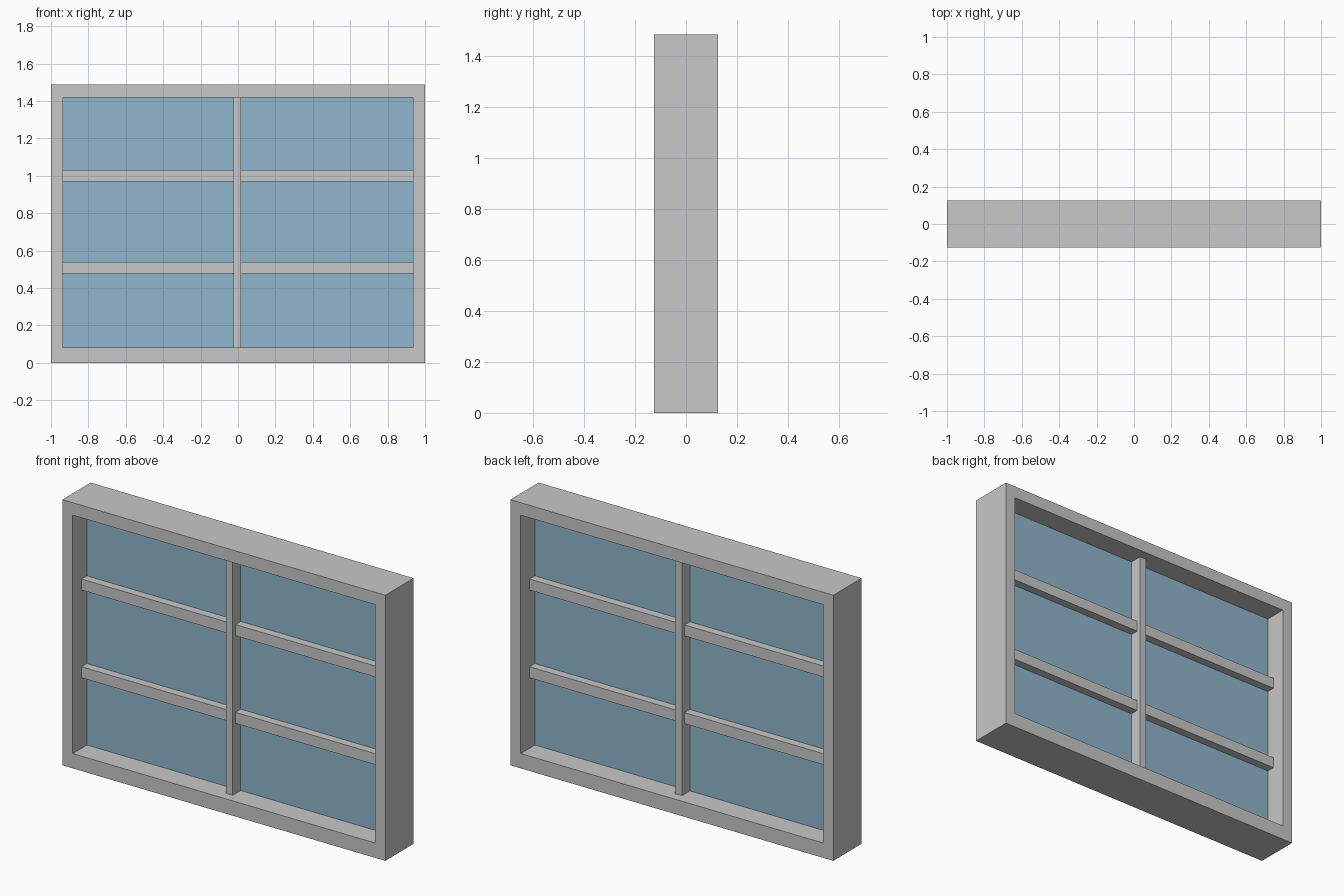
import bpy, bmesh

if "Cube" in bpy.data.objects:
    bpy.data.objects.remove(bpy.data.objects["Cube"])

# overall sizes
W, H, D = 1.0, 1.487, 0.125           # half width, height, half depth
IX, Z0, Z1 = 0.936, 0.083, 1.417      # opening half width, bottom, top


def material(name, rgb):
    m = bpy.data.materials.new(name)
    m.diffuse_color = (*rgb, 1.0)
    m.use_nodes = True
    m.node_tree.nodes["Principled BSDF"].inputs["Base Color"].default_value = m.diffuse_color
    return m


grey = material("frame_grey", (0.578, 0.578, 0.578))
blue = material("glass_blue", (0.279, 0.468, 0.610))


def finish(name, bm, mat):
    bmesh.ops.recalc_face_normals(bm, faces=bm.faces)
    me = bpy.data.meshes.new(name)
    bm.to_mesh(me)
    bm.free()
    me.materials.append(mat)
    ob = bpy.data.objects.new(name, me)
    bpy.context.collection.objects.link(ob)
    return ob


def box(name, x0, x1, y0, y1, z0, z1, mat):
    bm = bmesh.new()
    bmesh.ops.create_cube(bm, size=1)
    for v in bm.verts:
        v.co = (x1 if v.co.x > 0 else x0,
                y1 if v.co.y > 0 else y0,
                z1 if v.co.z > 0 else z0)
    return finish(name, bm, mat)


# outer frame: rectangular ring extruded through its depth
bm = bmesh.new()


def loop(x, z0, z1, y):
    return [bm.verts.new((a, y, b)) for a, b in ((-x, z0), (x, z0), (x, z1), (-x, z1))]


rings = [loop(W, 0, H, -D), loop(IX, Z0, Z1, -D), loop(IX, Z0, Z1, D), loop(W, 0, H, D)]
for r in range(4):
    a, b = rings[r], rings[(r + 1) % 4]
    for i in range(4):
        j = (i + 1) % 4
        bm.faces.new((a[i], a[j], b[j], b[i]))
finish("outer_frame", bm, grey)

# glass pane, a single sheet in the middle of the frame
bm = bmesh.new()
bm.faces.new([bm.verts.new((x, 0, z)) for x, z in ((-IX, Z0), (IX, Z0), (IX, Z1), (-IX, Z1))])
finish("glass_pane", bm, blue)

# vertical divider, standing proud of the horizontal bars
box("vertical_divider", -0.024, 0.017, -0.071, 0.071, Z0, Z1, grey)

# horizontal bars
for name, z in (("lower_bar", 0.508), ("upper_bar", 0.999)):
    box(name, -IX, IX, -0.047, 0.047, z - 0.031, z + 0.031, grey)
